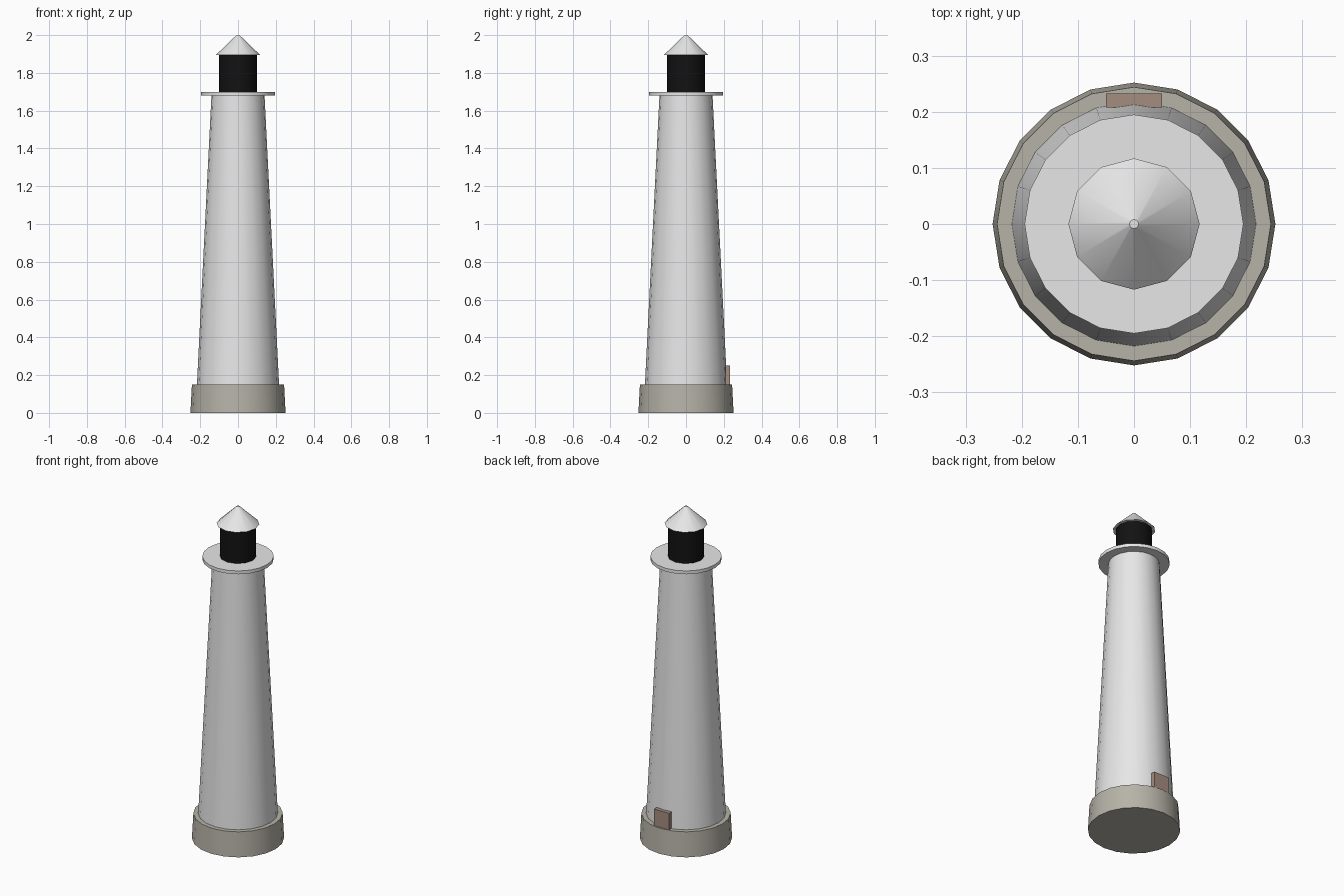
import bpy, math

if "Cube" in bpy.data.objects:
    bpy.data.objects.remove(bpy.data.objects["Cube"])


def material(name, rgb):
    m = bpy.data.materials.new(name)
    m.diffuse_color = (*rgb, 1)
    m.use_nodes = True
    m.node_tree.nodes["Principled BSDF"].inputs["Base Color"].default_value = m.diffuse_color
    return m


white = material("pale_grey_paint", (0.8, 0.8, 0.8))
stone = material("warm_stone", (0.47, 0.45, 0.39))
black = material("black_lantern", (0.006, 0.006, 0.006))
wood = material("brown_wood", (0.376, 0.27, 0.214))


def frustum(name, sides, r_low, r_high, z_low, z_high, mat):
    """Tapered round section standing on the z axis."""
    bpy.ops.mesh.primitive_cone_add(
        vertices=sides, radius1=r_low, radius2=r_high,
        depth=z_high - z_low, location=(0, 0, (z_low + z_high) / 2))
    ob = bpy.context.object
    ob.name = name
    ob.data.materials.append(mat)
    bpy.ops.object.shade_smooth_by_angle(angle=math.radians(32))
    return ob


# Masonry
frustum("base", 20, 0.252, 0.244, 0.0, 0.15, stone)
frustum("tower", 20, 0.225, 0.14, 0.002, 1.69, white)

# Gallery, lantern and roof
frustum("gallery", 20, 0.195, 0.195, 1.68, 1.70, white)
frustum("lantern", 12, 0.10, 0.10, 1.70, 1.90, black)
frustum("roof", 12, 0.117, 0.008, 1.895, 2.0, white)

# Door on the back, rising behind the rim of the base
bpy.ops.mesh.primitive_cube_add(size=1, location=(0, 0.2205, 0.15))
door = bpy.context.object
door.name = "door"
door.scale = (0.10, 0.025, 0.20)
bpy.ops.object.transform_apply(location=False, rotation=False, scale=True)
door.data.materials.append(wood)
